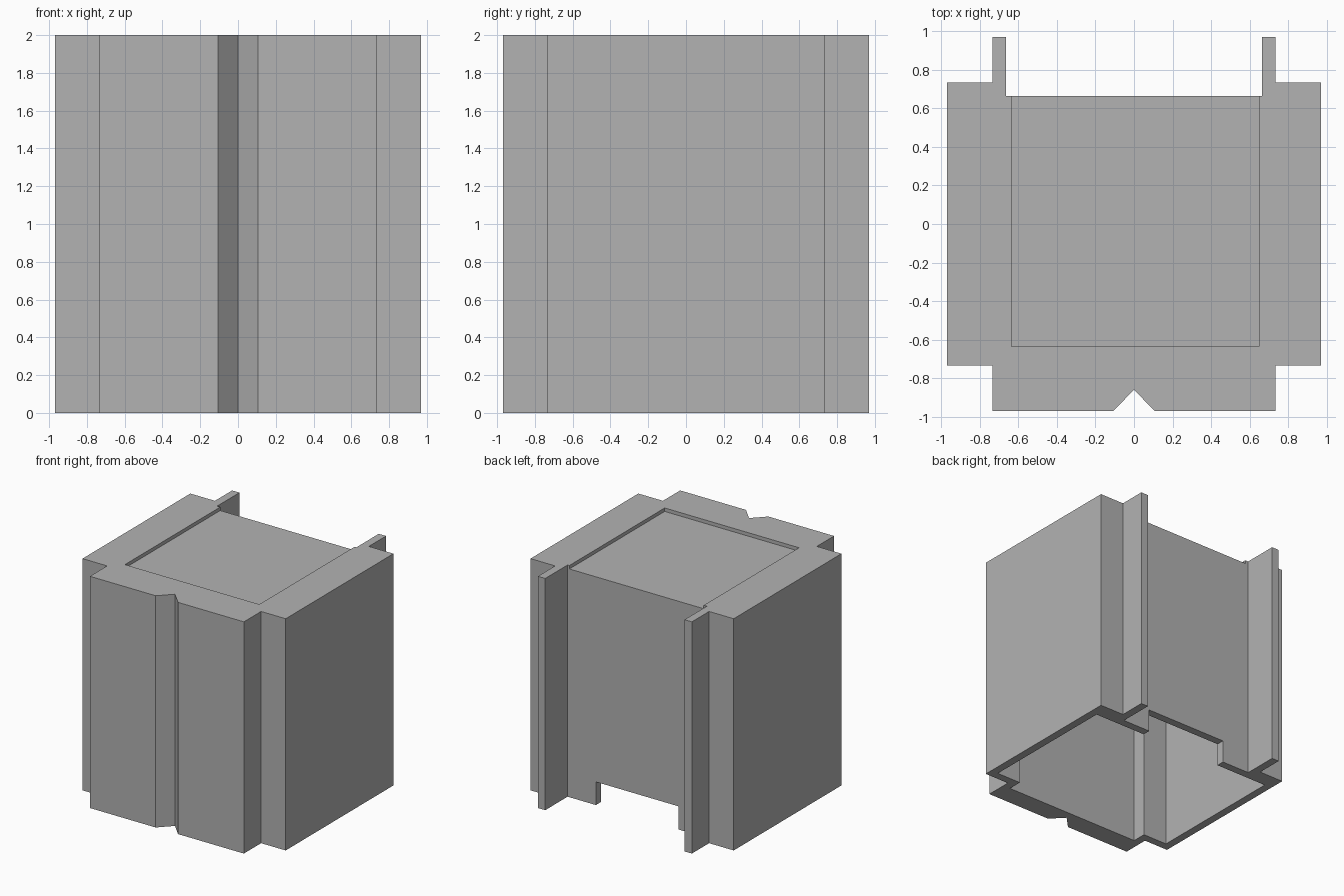
import bpy
import bmesh

if "Cube" in bpy.data.objects:
    bpy.data.objects.remove(bpy.data.objects["Cube"], do_unlink=True)

HEIGHT = 2.0
OUT = 0.97        # outer reach of the arms
ARM = 0.735       # half width of the arms
IN = 0.665        # arm half width less the wall
WALL = 0.07
CEILING = 1.9

grey = bpy.data.materials.new("plain_grey")
grey.use_nodes = True
colour = (0.448, 0.448, 0.448, 1.0)
grey.diffuse_color = colour
grey.node_tree.nodes["Principled BSDF"].inputs["Base Color"].default_value = colour


def prism(name, outline, z0, z1):
    """Extrude a plan outline from z0 up to z1."""
    bm = bmesh.new()
    base = bm.faces.new([bm.verts.new((x, y, z0)) for x, y in outline])
    new = bmesh.ops.extrude_face_region(bm, geom=[base])["geom"]
    verts = [v for v in new if isinstance(v, bmesh.types.BMVert)]
    bmesh.ops.translate(bm, vec=(0, 0, z1 - z0), verts=verts)
    bmesh.ops.recalc_face_normals(bm, faces=bm.faces)
    mesh = bpy.data.meshes.new(name)
    bm.to_mesh(mesh)
    bm.free()
    mesh.materials.append(grey)
    obj = bpy.data.objects.new(name, mesh)
    bpy.context.collection.objects.link(obj)
    return obj


def mirrored(half):
    """Complete a right-hand outline with its mirror image."""
    return half + [(-x, y) for x, y in reversed(half) if x != 0]


def rectangle(x0, x1, y0, y1):
    return [(x0, y0), (x1, y0), (x1, y1), (x0, y1)]


def cut(target, cutter):
    mod = target.modifiers.new(cutter.name, 'BOOLEAN')
    mod.operation = 'DIFFERENCE'
    mod.solver = 'EXACT'
    mod.object = cutter
    cutter.hide_render = True
    cutter.hide_set(True)
    cutter.display_type = 'WIRE'


# Body with front groove, side arms and rear fins
body = prism("body_shell", mirrored([
    (0, -0.86), (0.107, -OUT), (ARM, -OUT), (ARM, -ARM), (OUT, -ARM),
    (OUT, ARM), (ARM, ARM), (ARM, OUT), (IN, OUT), (IN, IN),
]), 0, HEIGHT)

# Hollow interior, open underneath
cut(body, prism("interior_cutter", mirrored([
    (IN, -0.79), (IN, -IN), (OUT - WALL, -IN), (OUT - WALL, IN - WALL),
]), -0.1, CEILING))

# Shallow tray in the top, open at the back
cut(body, prism("top_tray_cutter", rectangle(-0.635, 0.648, -0.635, 0.8),
                HEIGHT - 0.03, HEIGHT + 0.1))

# Low opening in the back wall
cut(body, prism("back_opening_cutter", rectangle(-0.395, 0.395, 0.5, 0.8),
                -0.1, 0.2))

# Bake the cuts and drop the cutters
bpy.context.view_layer.update()
graph = bpy.context.evaluated_depsgraph_get()
finished = bpy.data.meshes.new_from_object(body.evaluated_get(graph))
cutters = [m.object for m in body.modifiers]
body.modifiers.clear()
body.data = finished
for cutter in cutters:
    bpy.data.objects.remove(cutter, do_unlink=True)
